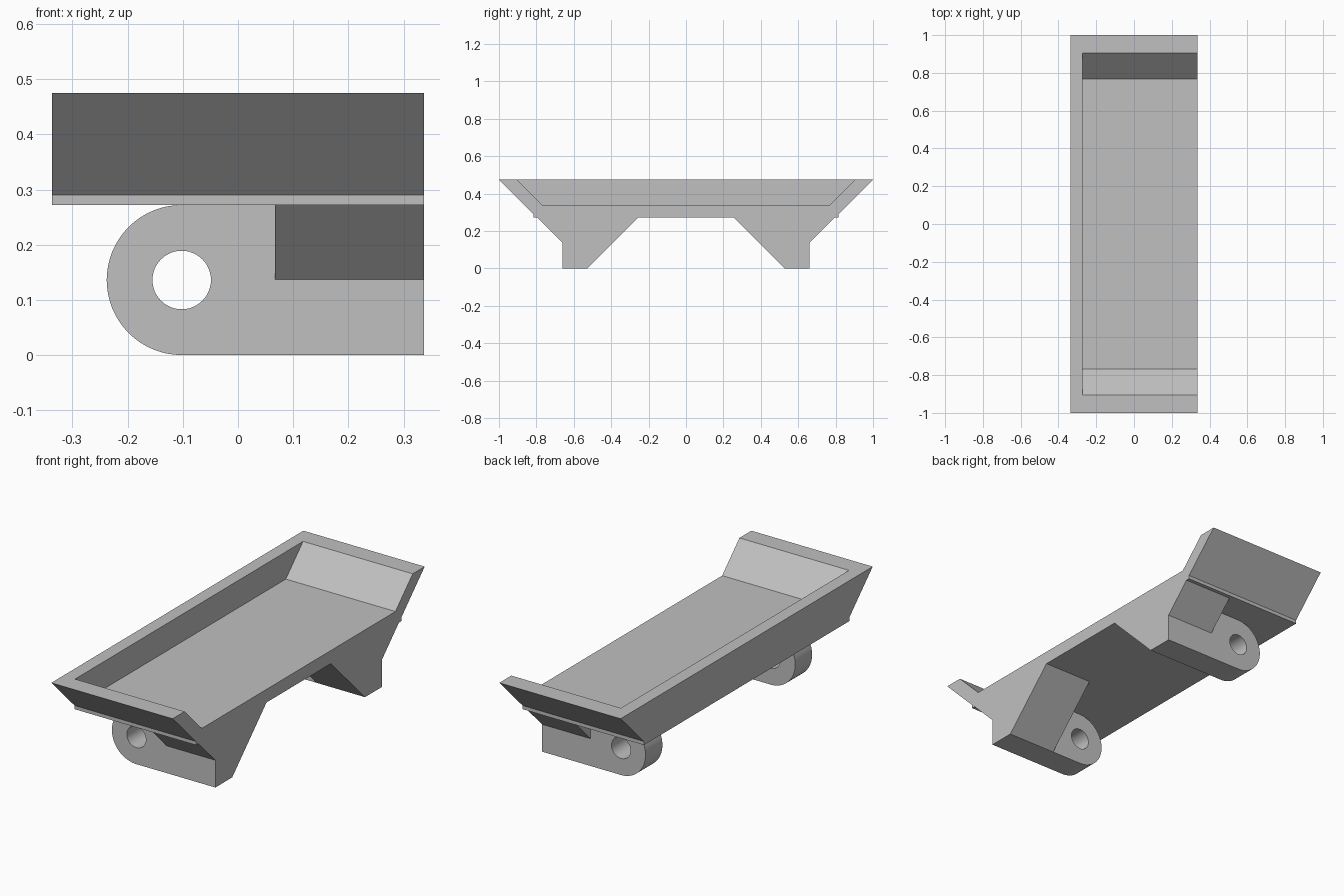
import bpy, bmesh, math

default_cube = bpy.data.objects.get("Cube")
if default_cube:
    bpy.data.objects.remove(default_cube)

# One plain grey finish
GREY = (0.53, 0.53, 0.53, 1)
grey = bpy.data.materials.new("plain_grey")
grey.use_nodes = True
grey.diffuse_color = GREY
grey.node_tree.nodes["Principled BSDF"].inputs["Base Color"].default_value = GREY


def prism(name, outline, depth):
    """Closed outline of 3D points, extruded along the depth vector."""
    bm = bmesh.new()
    face = bm.faces.new([bm.verts.new(p) for p in outline])
    result = bmesh.ops.extrude_face_region(bm, geom=[face])
    moved = [v for v in result["geom"] if isinstance(v, bmesh.types.BMVert)]
    bmesh.ops.translate(bm, verts=moved, vec=depth)
    bmesh.ops.recalc_face_normals(bm, faces=bm.faces)
    mesh = bpy.data.meshes.new(name)
    bm.to_mesh(mesh)
    bm.free()
    obj = bpy.data.objects.new(name, mesh)
    bpy.context.collection.objects.link(obj)
    mesh.materials.append(grey)
    return obj


def select(obj):
    bpy.ops.object.select_all(action="DESELECT")
    obj.select_set(True)
    bpy.context.view_layer.objects.active = obj


def cut(obj, cutter):
    cutter.hide_render = True
    mod = obj.modifiers.new("cut", "BOOLEAN")
    mod.operation = "DIFFERENCE"
    mod.solver = "EXACT"
    mod.object = cutter
    select(obj)
    bpy.ops.object.modifier_apply(modifier=mod.name)
    bpy.data.objects.remove(cutter)


def mirror_y(obj):
    mod = obj.modifiers.new("mirror", "MIRROR")
    mod.use_axis = (False, True, False)
    mod.use_mirror_merge = False
    select(obj)
    bpy.ops.object.modifier_apply(modifier=mod.name)


def symmetric(x, half):
    """Cross-section across y from its right half, as points at x."""
    return [(x, y, z) for y, z in half] + [(x, -y, z) for y, z in reversed(half)]


def arc(cx, cz, radius, start, end, steps, y):
    angles = [start + (end - start) * i / steps for i in range(steps + 1)]
    return [(cx + radius * math.cos(a), y, cz + radius * math.sin(a)) for a in angles]


END, BACK, INNER = 0.337, -0.337, -0.272   # open end, back wall outside and inside
UNDER, RIM = 0.272, 0.475                  # tray underside and rim heights
FOOT_IN, FOOT_OUT = 0.527, 0.661           # foot thickness
HOLE_X, MID_Z = -0.102, 0.136

# Tray with flared ends, hollowed and left open on one long side
tray = prism("tray", symmetric(BACK, [(0.815, UNDER), (0.815, 0.29), (1, RIM)]),
             (END - BACK, 0, 0))
cavity = prism("tray_cavity", symmetric(INNER, [(0.768, 0.338), (0.955, 0.525)]), (1, 0, 0))
cut(tray, cavity)

# Feet with a rounded end and a through hole
foot_outline = arc(HOLE_X, MID_Z, MID_Z, math.pi / 2, math.pi * 1.5, 32, FOOT_IN)
foot_outline += [(END, FOOT_IN, 0), (END, FOOT_IN, UNDER)]
feet = prism("feet", foot_outline, (0, FOOT_OUT - FOOT_IN, 0))
bore = prism("foot_bore", arc(HOLE_X, MID_Z, 0.053, 0, math.tau, 48, 0.4)[:-1], (0, 0.4, 0))
cut(feet, bore)
mirror_y(feet)

# Sloping braces on both sides of each foot
braces = {
    "inner_braces": [(FOOT_IN, 0), (FOOT_IN, UNDER), (0.255, UNDER)],
    "outer_braces": [(FOOT_OUT, 0.137), (FOOT_OUT, UNDER), (0.796, UNDER)],
}
for name, points in braces.items():
    mirror_y(prism(name, [(0.067, y, z) for y, z in points], (END - 0.067, 0, 0)))

# Smooth the curved faces, keep the edges crisp
select(feet)
bpy.ops.object.shade_smooth_by_angle(angle=math.radians(30))
